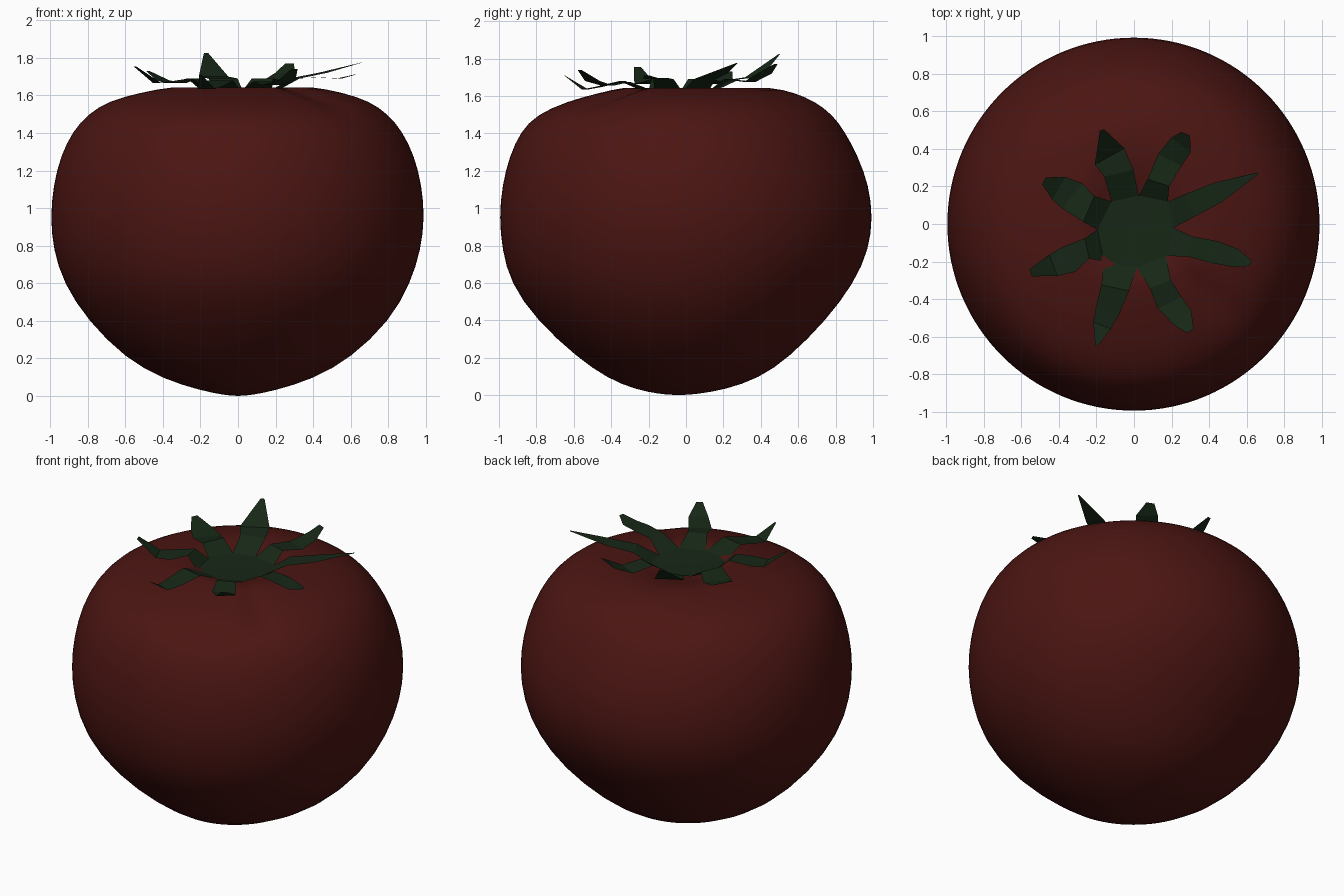
import bpy, bmesh, math
from mathutils import Vector


def material(name, rgb):
    m = bpy.data.materials.new(name)
    m.diffuse_color = (*rgb, 1)
    return m


def add_object(name, bm, mat):
    bmesh.ops.recalc_face_normals(bm, faces=bm.faces)
    me = bpy.data.meshes.new(name)
    bm.to_mesh(me)
    bm.free()
    me.materials.append(mat)
    ob = bpy.data.objects.new(name, me)
    bpy.context.collection.objects.link(ob)
    return ob


# Fruit: height, then radius towards +x, -x, +y, -y
PROFILE = [
    (0.006, 0.08, 0.08, 0.06, 0.14),
    (0.03, 0.20, 0.20, 0.21, 0.27),
    (0.09, 0.40, 0.40, 0.39, 0.42),
    (0.20, 0.60, 0.60, 0.55, 0.58),
    (0.40, 0.81, 0.80, 0.75, 0.80),
    (0.60, 0.92, 0.93, 0.90, 0.94),
    (0.78, 0.975, 0.985, 0.98, 0.985),
    (0.95, 0.995, 1.00, 1.00, 1.00),
    (1.12, 0.98, 0.985, 0.98, 0.985),
    (1.28, 0.94, 0.945, 0.92, 0.945),
    (1.41, 0.875, 0.88, 0.85, 0.885),
    (1.50, 0.80, 0.80, 0.785, 0.80),
    (1.57, 0.70, 0.69, 0.69, 0.64),
    (1.615, 0.56, 0.52, 0.59, 0.47),
    (1.65, 0.38, 0.33, 0.45, 0.32),
    (1.638, 0.28, 0.26, 0.30, 0.26),
    (1.598, 0.17, 0.17, 0.17, 0.17),
    (1.58, 0.07, 0.07, 0.07, 0.07),
]
SEG = 64
bm = bmesh.new()
rings = []
for z, px, nx, py, ny in PROFILE:
    ring = []
    for i in range(SEG):
        a = math.tau * i / SEG
        c, s = math.cos(a), math.sin(a)
        r = (px if c > 0 else nx) * c * c + (py if s > 0 else ny) * s * s
        # shallow crease running down the front right shoulder
        da = (a - math.radians(316) + math.pi) % math.tau - math.pi
        dent = 0.03 * math.exp(-(da / 0.13) ** 2 - ((r - 0.55) / 0.2) ** 2)
        zz = z - dent if z > 1.2 else z
        ring.append(bm.verts.new((r * c, r * s, zz)))
    rings.append(ring)
for lo, hi in zip(rings, rings[1:]):
    for i in range(SEG):
        j = (i + 1) % SEG
        bm.faces.new((lo[i], lo[j], hi[j], hi[i]))
for ring, co in ((rings[0], (0, -0.04, 0.0)), (rings[-1], (0, 0, 1.575))):
    pole = bm.verts.new(co)
    for i in range(SEG):
        bm.faces.new((ring[i], ring[(i + 1) % SEG], pole))
fruit = add_object("fruit", bm, material("red_skin", (0.07, 0.0075, 0.006)))
for p in fruit.data.polygons:
    p.use_smooth = True
fruit.modifiers.new("smooth", "SUBSURF").levels = 1
fruit.modifiers["smooth"].render_levels = 1

# Calyx: flat hub with eight folded sepals between its notches
NOTCHES = [(-0.12, 0.12), (0.025, 0.15), (0.18, 0.12), (0.21, -0.02),
           (0.17, -0.17), (0.015, -0.23), (-0.16, -0.20), (-0.195, -0.03)]
# centre-line folds of each sepal: x, y, z, half width
SEPALS = [
    [(-.08, .27, 1.69, .08), (-.13, .36, 1.70, .09), (-.17, .50, 1.825, .012)],
    [(.13, .22, 1.69, .06), (.19, .34, 1.675, .07), (.25, .42, 1.72, .065), (.275, .48, 1.77, .025)],
    [(.30, .10, 1.69, .065), (.45, .17, 1.72, .055), (.66, .27, 1.775, .005)],
    [(.30, -.12, 1.69, .055), (.43, -.15, 1.695, .06), (.54, -.18, 1.69, .05), (.62, -.21, 1.71, .015)],
    [(.14, -.32, 1.675, .06), (.19, -.42, 1.655, .07), (.26, -.50, 1.68, .06), (.30, -.57, 1.74, .02)],
    [(-.10, -.34, 1.68, .075), (-.14, -.46, 1.65, .065), (-.17, -.54, 1.635, .05), (-.20, -.65, 1.71, .006)],
    [(-.25, -.13, 1.69, .055), (-.35, -.19, 1.67, .075), (-.43, -.22, 1.665, .06), (-.55, -.26, 1.755, .02)],
    [(-.24, .08, 1.69, .075), (-.33, .15, 1.665, .085), (-.40, .19, 1.68, .07), (-.48, .23, 1.73, .02)],
]
bm = bmesh.new()
hub = [bm.verts.new((x, y, 1.625)) for x, y in NOTCHES]
centre = bm.verts.new((0, -0.03, 1.62))
for i, folds in enumerate(SEPALS):
    left, right = hub[i], hub[(i + 1) % 8]
    bm.faces.new((centre, left, right))
    prev = (left.co + right.co) / 2
    for x, y, z, w in folds:
        here = Vector((x, y, z))
        d = here - prev
        side = Vector((-d.y, d.x, 0)).normalized() * w
        l2, r2 = bm.verts.new(here + side), bm.verts.new(here - side)
        bm.faces.new((left, l2, r2, right))
        left, right, prev = l2, r2, here
add_object("calyx", bm, material("green_leaf", (0.008, 0.02, 0.008)))
